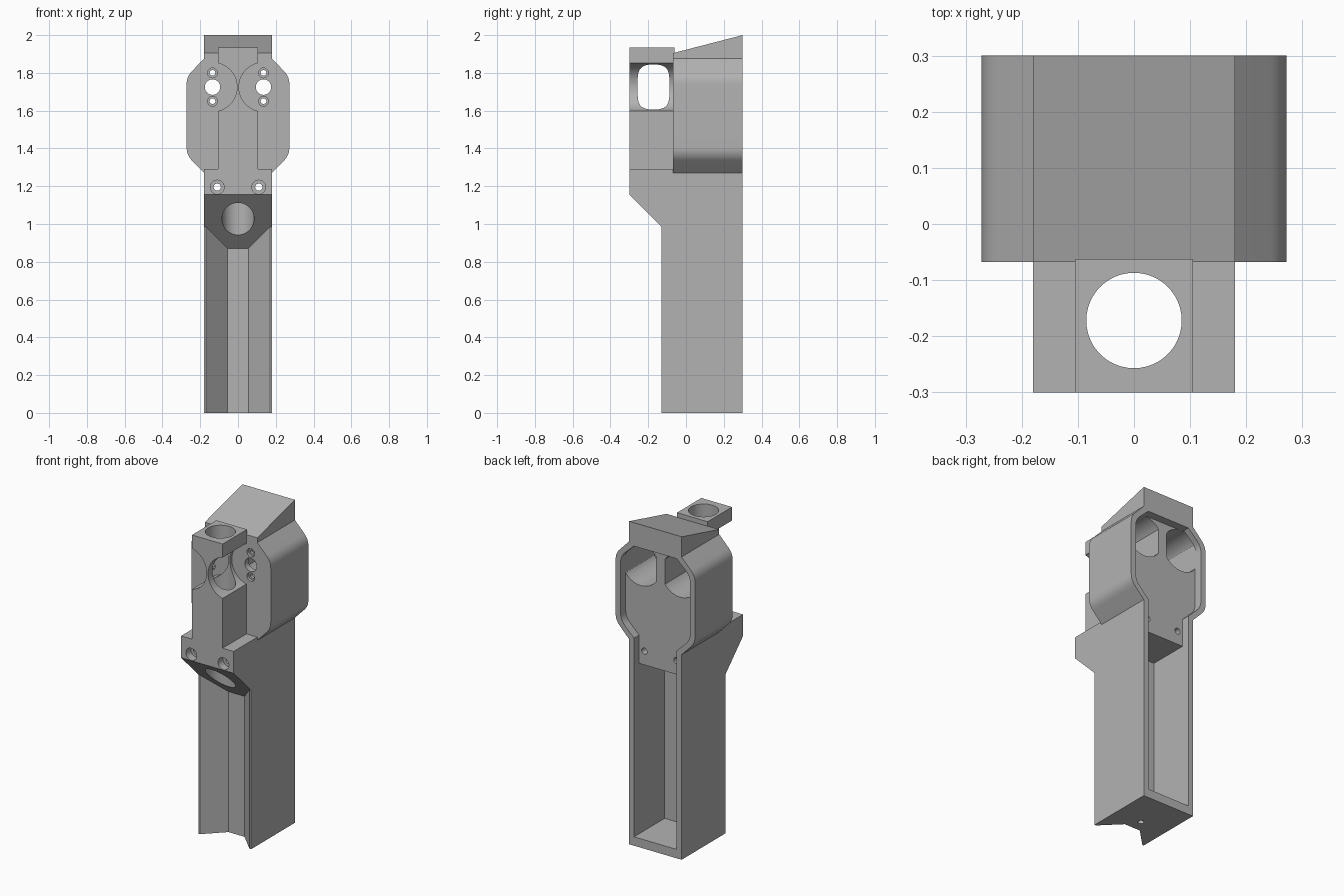
import bpy, bmesh, math
from mathutils import Vector

if "Cube" in bpy.data.objects:
    bpy.data.objects.remove(bpy.data.objects["Cube"])

grey = bpy.data.materials.new("grey plastic")
grey.diffuse_color = (0.45, 0.45, 0.45, 1)
grey.use_nodes = True
grey.node_tree.nodes["Principled BSDF"].inputs["Base Color"].default_value = grey.diffuse_color


def prism(name, pts, axis, lo, hi):
    """Extrude a 2D outline along an axis: x uses (y,z), y uses (x,z), z uses (x,y)."""
    place = {"x": lambda a, b, t: (t, a, b),
             "y": lambda a, b, t: (a, t, b),
             "z": lambda a, b, t: (a, b, t)}[axis]
    bm = bmesh.new()
    face = bm.faces.new([bm.verts.new(place(a, b, lo)) for a, b in pts])
    ext = bmesh.ops.extrude_face_region(bm, geom=[face])
    shift = Vector(place(0, 0, hi - lo))
    bmesh.ops.translate(bm, vec=shift, verts=[v for v in ext["geom"] if isinstance(v, bmesh.types.BMVert)])
    bmesh.ops.recalc_face_normals(bm, faces=bm.faces)
    me = bpy.data.meshes.new(name)
    bm.to_mesh(me)
    bm.free()
    me.materials.append(grey)
    ob = bpy.data.objects.new(name, me)
    bpy.context.collection.objects.link(ob)
    return ob


def rect(a0, a1, b0, b1):
    return [(a0, b0), (a1, b0), (a1, b1), (a0, b1)]


def circle(a, b, r, n=48):
    return [(a + r * math.cos(2 * math.pi * (i + .5) / n), b + r * math.sin(2 * math.pi * (i + .5) / n)) for i in range(n)]


def mirrored(half):
    """Close a right-hand half outline with its mirror image."""
    return half + [(-a, b) for a, b in reversed(half)]


def rounded(p, c, q, d=0.04, n=8):
    """Soft corner at c between neighbours p and q."""
    p, c, q = Vector(p), Vector(c), Vector(q)
    s, e = c + (p - c).normalized() * d, c + (q - c).normalized() * d
    return [tuple(s * (1 - t) ** 2 + c * 2 * t * (1 - t) + e * t * t) for t in (i / n for i in range(n + 1))]


def head_outline(x0, x1, z0, z1, z2, z3):
    a, b, c, d = (x0, z0), (x1, z1), (x1, z2), (x0, z3)
    return mirrored([a] + rounded(a, b, c) + rounded(b, c, d) + [d])


def combine(base, tool, op):
    mod = base.modifiers.new(op, "BOOLEAN")
    mod.operation, mod.solver, mod.object = op, "EXACT", tool
    bpy.context.view_layer.objects.active = base
    bpy.ops.object.modifier_apply(modifier=mod.name)
    bpy.data.objects.remove(tool)


# Grooved shaft
body = prism("housing", mirrored([(0.18, 0.30), (0.18, -0.13), (0.17, -0.13), (0.055, -0.015)]), "z", 0, 1.2)

# Sloped nose block, head, roof wedge and front column
solids = [
    prism("nose", [(-0.30, 1.155), (-0.005, 0.86), (0.30, 0.86), (0.30, 1.29), (-0.30, 1.29)], "x", -0.18, 0.18),
    prism("head", head_outline(0.18, 0.272, 1.27, 1.365, 1.78, 1.875), "y", -0.068, 0.30),
    prism("roof", [(-0.068, 1.8), (0.30, 1.8), (0.30, 2.0), (-0.068, 1.905)], "x", -0.18, 0.18),
    prism("column", rect(-0.105, 0.105, -0.30, -0.062), "z", 1.2, 1.935),
]
for s in solids:
    combine(body, s, "UNION")

# Rear cavities, vertical bore and small bottom hole
cuts = [
    prism("shaft_cavity", rect(-0.146, 0.146, 0.0, 0.35), "z", 0.055, 1.11),
    prism("neck_cavity", rect(-0.146, 0.146, 0.25, 0.35), "z", 1.05, 1.4),
    prism("head_cavity", head_outline(0.146, 0.238, 1.285, 1.375, 1.77, 1.855), "y", 0.25, 0.35),
    prism("bore", circle(0, -0.172, 0.085, 64), "z", 0.8, 2.1),
    prism("bottom_hole", circle(0, 0.06, 0.017, 24), "z", -0.1, 0.1),
]
for s in (-1, 1):
    # Round sensor pocket from the back, trimmed by the centre web and side wall
    pocket = [(s * min(max(a, 0.03), 0.238), b) for a, b in circle(0.135, 1.725, 0.13, 64)]
    cuts += [
        prism("pocket", pocket, "y", -0.03, 0.26),
        prism("front_recess", circle(s * 0.135, 1.725, 0.13, 64), "y", -0.4, -0.068),
        prism("window", circle(s * 0.135, 1.725, 0.041, 32), "y", -0.2, 0.1),
        prism("screw_hole", circle(s * 0.11, 1.195, 0.019, 24), "y", -0.4, 0.4),
        prism("screw_seat", circle(s * 0.11, 1.195, 0.037, 32), "y", -0.4, -0.25),
    ]
    for z in (1.65, 1.8):
        cuts += [
            prism("pin_hole", circle(s * 0.135, z, 0.015, 24), "y", -0.2, 0.1),
            prism("pin_seat", circle(s * 0.135, z, 0.026, 24), "y", -0.2, -0.05),
        ]
for c in cuts:
    combine(body, c, "DIFFERENCE")

# Smooth the round surfaces, keep edges sharp
bpy.ops.object.select_all(action="DESELECT")
body.select_set(True)
bpy.context.view_layer.objects.active = body
bpy.ops.object.shade_smooth_by_angle(angle=math.radians(25))
